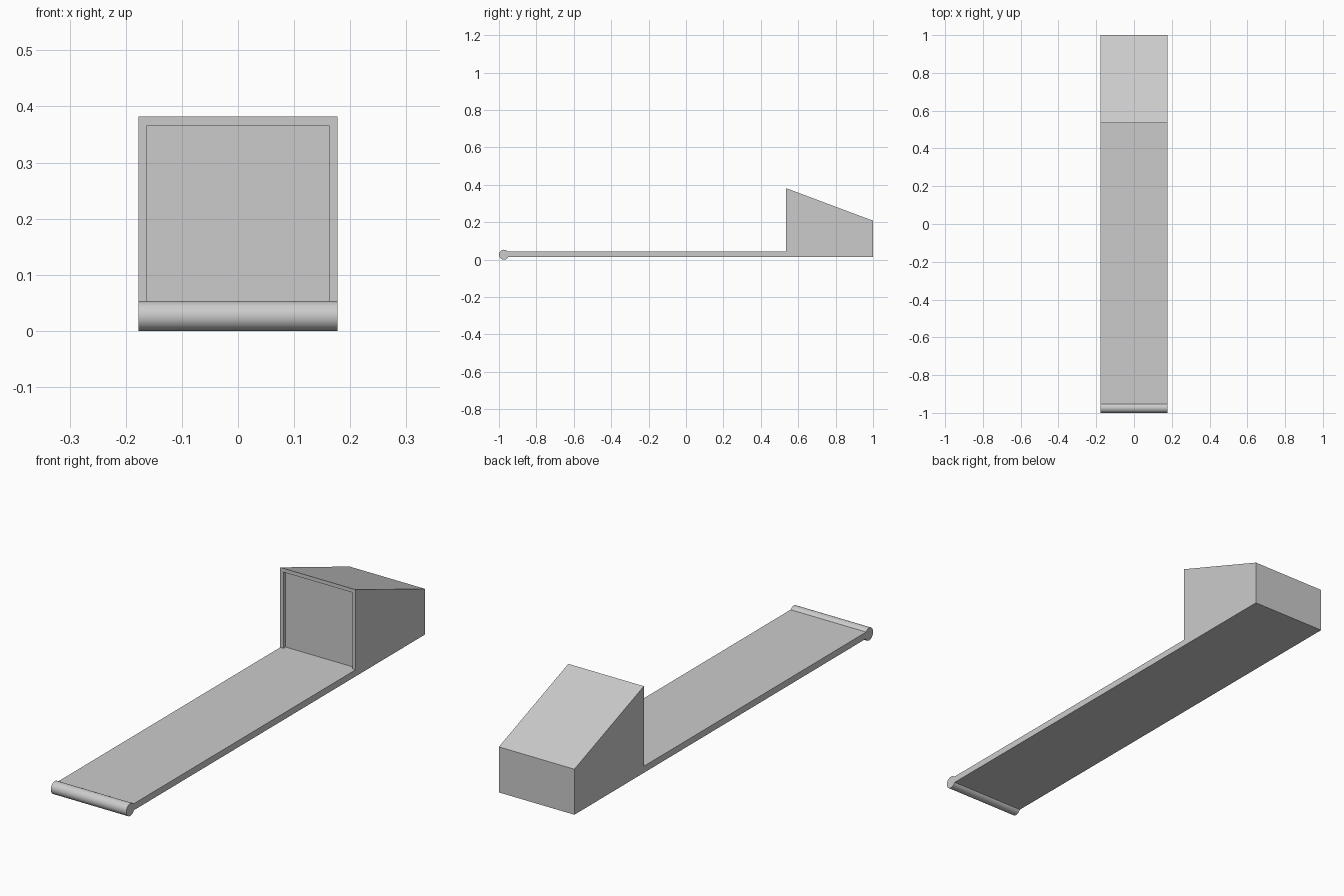
import bpy, bmesh, math
from mathutils import Matrix

if "Cube" in bpy.data.objects:
    bpy.data.objects.remove(bpy.data.objects["Cube"])

HALF = 0.177          # half width of the whole model
BASE, DECK = 0.015, 0.043
WALL_Y, RIM = 0.535, 0.015

grey = bpy.data.materials.new("plain grey")
grey.use_nodes = True
colour = (0.6, 0.6, 0.6, 1)
grey.diffuse_color = colour
grey.node_tree.nodes["Principled BSDF"].inputs["Base Color"].default_value = colour


def finish(name, bm):
    bmesh.ops.recalc_face_normals(bm, faces=bm.faces)
    mesh = bpy.data.meshes.new(name)
    bm.to_mesh(mesh)
    bm.free()
    mesh.materials.append(grey)
    obj = bpy.data.objects.new(name, mesh)
    bpy.context.collection.objects.link(obj)
    return obj


def extrude_side(name, profile):
    """Sweep a (y, z) side profile across the full width."""
    bm = bmesh.new()
    face = bm.faces.new([bm.verts.new((-HALF, y, z)) for y, z in profile])
    swept = bmesh.ops.extrude_face_region(bm, geom=[face], use_keep_orig=True)
    verts = [v for v in swept["geom"] if isinstance(v, bmesh.types.BMVert)]
    bmesh.ops.translate(bm, verts=verts, vec=(2 * HALF, 0, 0))
    return finish(name, bm)


# Long flat deck with the sloped housing rising from its back end
body = extrude_side("deck_and_housing", [
    (-0.974, BASE), (1, BASE), (1, 0.208),
    (WALL_Y, 0.382), (WALL_Y, DECK), (-0.974, DECK)])

# Shallow recess in the housing front, open down to the deck
bm = bmesh.new()
bmesh.ops.create_cube(bm, size=1)
top = 0.366
bmesh.ops.scale(bm, verts=bm.verts, vec=(2 * (HALF - RIM), 2 * RIM, top - DECK))
bmesh.ops.translate(bm, verts=bm.verts, vec=(0, WALL_Y, (top + DECK) / 2))
cutter = finish("recess_cutter", bm)
cutter.hide_render = True
cutter.hide_viewport = True
cut = body.modifiers.new("recess", "BOOLEAN")
cut.operation = 'DIFFERENCE'
cut.solver = 'EXACT'
cut.object = cutter

# Round roller across the front edge
radius = 0.0265
bm = bmesh.new()
bmesh.ops.create_cone(bm, cap_ends=True, segments=32, radius1=radius,
                      radius2=radius, depth=2 * HALF)
bmesh.ops.transform(bm, verts=bm.verts,
                    matrix=Matrix.Translation((0, radius - 1, radius))
                    @ Matrix.Rotation(math.pi / 2, 4, 'Y'))
roller = finish("front_roller", bm)
bpy.ops.object.select_all(action='DESELECT')
roller.select_set(True)
bpy.context.view_layer.objects.active = roller
bpy.ops.object.shade_smooth_by_angle(angle=math.radians(35))
